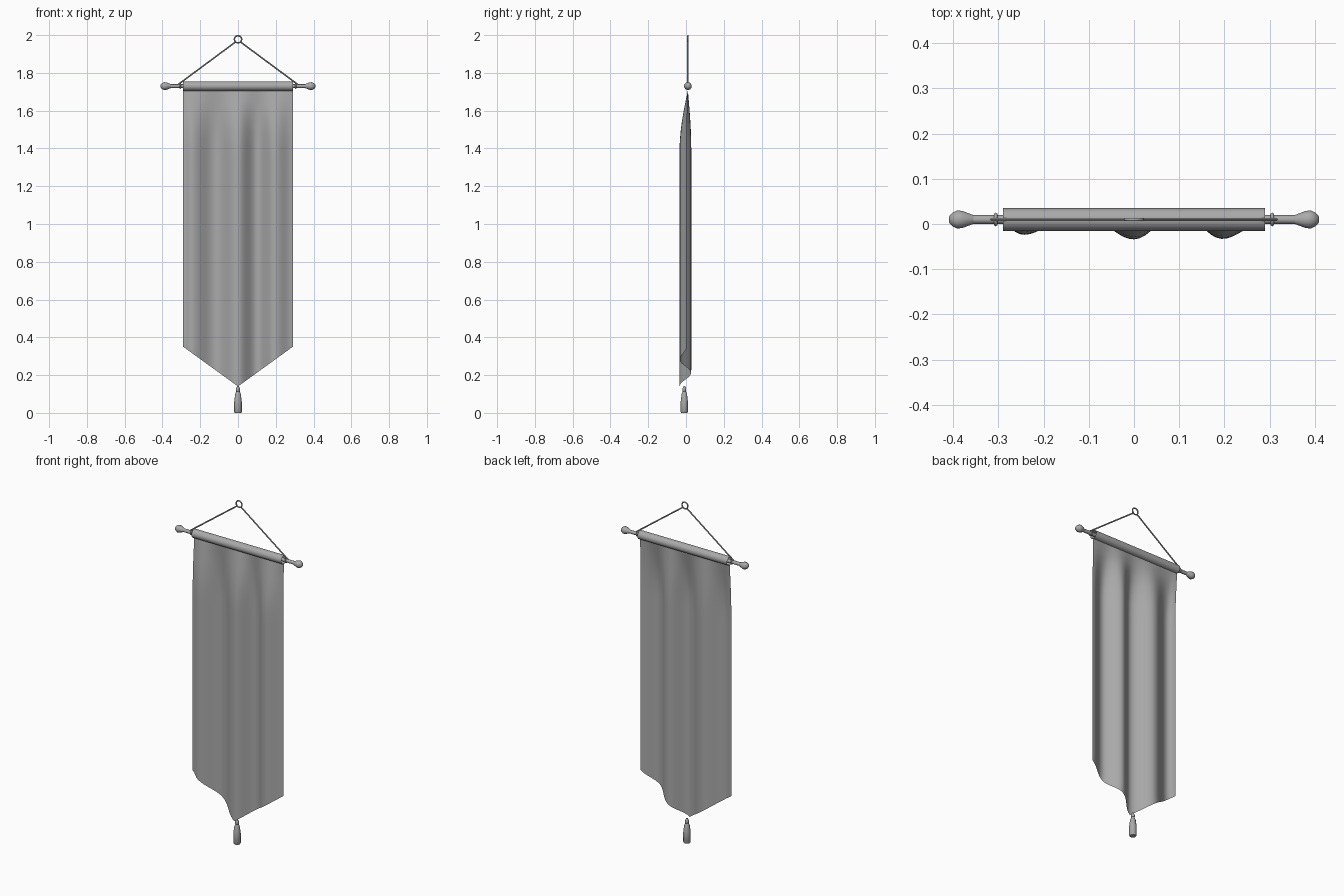
import bpy, bmesh, math
from mathutils import Vector

cube = bpy.data.objects.get("Cube")
if cube:
    bpy.data.objects.remove(cube, do_unlink=True)

grey = bpy.data.materials.new("plain grey")
grey.use_nodes = True
colour = (0.4, 0.4, 0.4, 1)
grey.diffuse_color = colour
grey.node_tree.nodes["Principled BSDF"].inputs["Base Color"].default_value = colour

ROD_Y, ROD_Z = 0.01, 1.73
HALF = 0.29


def finish(name, bm, recalc=True, angle=40):
    if recalc:
        bmesh.ops.recalc_face_normals(bm, faces=bm.faces)
    mesh = bpy.data.meshes.new(name)
    bm.to_mesh(mesh)
    bm.free()
    mesh.materials.append(grey)
    obj = bpy.data.objects.new(name, mesh)
    bpy.context.collection.objects.link(obj)
    bpy.ops.object.select_all(action="DESELECT")
    obj.select_set(True)
    bpy.context.view_layer.objects.active = obj
    bpy.ops.object.shade_smooth_by_angle(angle=math.radians(angle))
    return obj


def lathe(name, profile, origin, axis, sides=10):
    """Sweep (distance, radius) pairs around an axis, with closed ends."""
    bm = bmesh.new()
    turn = Vector((0, 0, 1)).rotation_difference(Vector(axis))
    rings = []
    for d, r in profile:
        ring = []
        for i in range(sides):
            a = math.tau * i / sides
            point = Vector((r * math.cos(a), r * math.sin(a), d))
            ring.append(bm.verts.new(Vector(origin) + turn @ point))
        rings.append(ring)
    for low, high in zip(rings, rings[1:]):
        for i in range(sides):
            j = (i + 1) % sides
            bm.faces.new((low[i], low[j], high[j], high[i]))
    bm.faces.new(rings[0])
    bm.faces.new(rings[-1])
    return finish(name, bm)


def torus(name, centre, radius, thick, axis):
    bpy.ops.mesh.primitive_torus_add(
        major_radius=radius, minor_radius=thick, major_segments=20,
        minor_segments=6, location=centre,
        rotation=Vector((0, 0, 1)).rotation_difference(Vector(axis)).to_euler())
    obj = bpy.context.object
    obj.name = name
    obj.data.materials.append(grey)
    bpy.ops.object.shade_smooth()


# Folds of the cloth: depth at points across its width
FOLDS = [(-0.29, -0.005), (-0.245, -0.024), (-0.12, 0.028), (0, -0.034),
         (0.1, 0.027), (0.195, -0.033), (0.29, 0.004)]


def fold(x):
    for (x0, y0), (x1, y1) in zip(FOLDS, FOLDS[1:]):
        if x <= x1 + 1e-6:
            t = (x - x0) / (x1 - x0)
            return y0 + (y1 - y0) * (1 - math.cos(math.pi * t)) / 2
    return FOLDS[-1][1]


# Hanging cloth with a pointed lower edge
bm = bmesh.new()
cols, rows, top = 48, 28, 1.707
grid = []
for r in range(rows + 1):
    row = []
    for c in range(cols + 1):
        x = -HALF + 2 * HALF * c / cols
        low = 0.14 + 0.21 * abs(x) / HALF
        z = top + (low - top) * r / rows
        spread = min(1, (top - z) / 0.32)
        spread = math.sin(spread * math.pi / 2)
        y = ROD_Y * (1 - spread) + fold(x) * spread
        row.append(bm.verts.new((x, y, z)))
    grid.append(row)
for a, b in zip(grid, grid[1:]):
    for c in range(cols):
        bm.faces.new((a[c], b[c], b[c + 1], a[c + 1]))
finish("hanging_cloth", bm, recalc=False, angle=60)

# Open sleeve of cloth around the rod
bm = bmesh.new()
sides = 16
ends = []
for x in (-HALF, HALF):
    ends.append([bm.verts.new((x, ROD_Y + 0.025 * math.sin(math.tau * i / sides),
                               ROD_Z + 0.025 * math.cos(math.tau * i / sides)))
                 for i in range(sides)])
for i in range(sides):
    j = (i + 1) % sides
    bm.faces.new((ends[0][i], ends[0][j], ends[1][j], ends[1][i]))
finish("rod_sleeve", bm)

# Rod with a rounded knob at each end
lathe("rod", [(-0.37, 0.01), (0.37, 0.01)], (0, ROD_Y, ROD_Z), (1, 0, 0))
KNOB = [(0.355, 0.01), (0.365, 0.014), (0.38, 0.02), (0.392, 0.021),
        (0.403, 0.015), (0.41, 0.006)]
for side, sign in (("left", 1), ("right", -1)):
    lathe(side + "_knob", KNOB, (0, ROD_Y, ROD_Z), (sign, 0, 0))
    # Cord and the loop that ties it to the rod
    start = Vector((sign * 0.315, ROD_Y, ROD_Z + 0.01))
    end = Vector((sign * 0.014, ROD_Y, 1.963))
    lathe(side + "_cord", [(0, 0.004), ((end - start).length, 0.004)],
          start, (end - start).normalized(), 6)
    torus(side + "_cord_loop", (sign * 0.306, ROD_Y, ROD_Z), 0.011, 0.004, (1, 0, 0))

# Hanging ring
torus("hanging_ring", (0, ROD_Y, 1.978), 0.019, 0.004, (0, 1, 0))

# Tassel below the point
lathe("tassel", [(0, 0.017), (0.005, 0.02), (0.06, 0.02), (0.1, 0.015),
                 (0.114, 0.009), (0.118, 0.011), (0.13, 0.01), (0.142, 0.004)],
      (0, -0.009, 0), (0, 0, 1))
